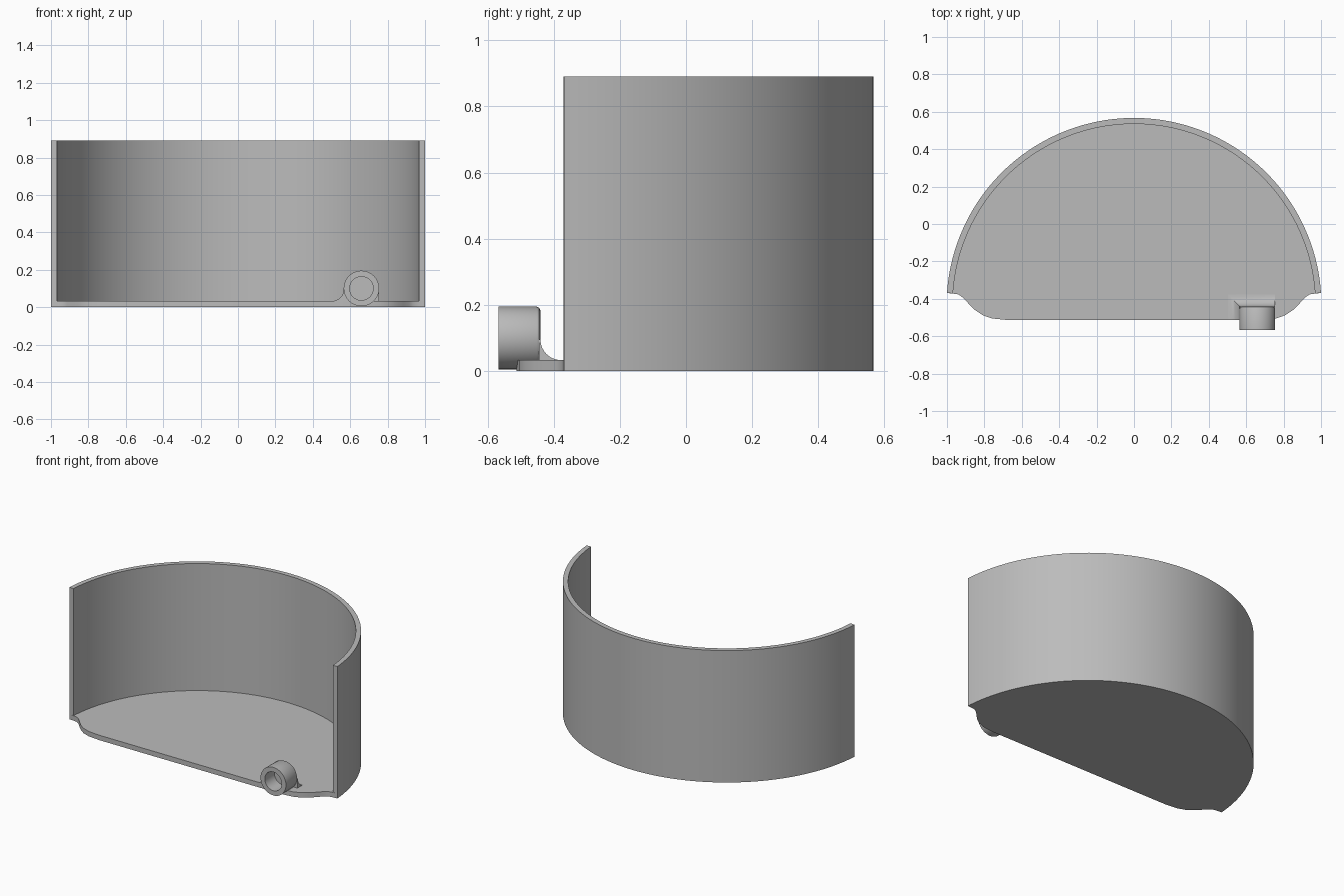
import bpy, bmesh
from math import sin, cos, pi, asin, sqrt
from mathutils import Vector

cube = bpy.data.objects.get("Cube")
if cube:
    bpy.data.objects.remove(cube)

R_OUT, R_IN, CY = 1.002, 0.97, -0.435     # curved wall
FLOOR, TOP = 0.033, 0.89
END = asin(0.066 / R_OUT)                 # angle where the wall stops
TX, TZ, TR, HOLE = 0.66, 0.1, 0.095, 0.063  # peg socket
FRONT, BACK = -0.513, -0.44

grey = bpy.data.materials.new("plain grey")
grey.use_nodes = True
grey.diffuse_color = (0.5, 0.5, 0.5, 1)
grey.node_tree.nodes["Principled BSDF"].inputs["Base Color"].default_value = (0.5, 0.5, 0.5, 1)


def loft(name, rings):
    """Skin a stack of equal-sized closed rings and cap both ends."""
    bm = bmesh.new()
    rows = [[bm.verts.new(p) for p in ring] for ring in rings]
    n = len(rows[0])
    for a, b in zip(rows, rows[1:]):
        for i in range(n):
            j = (i + 1) % n
            bm.faces.new((a[i], a[j], b[j], b[i]))
    bm.faces.new(rows[0][::-1])
    bm.faces.new(rows[-1])
    bmesh.ops.recalc_face_normals(bm, faces=bm.faces)
    mesh = bpy.data.meshes.new(name)
    bm.to_mesh(mesh)
    bm.free()
    mesh.materials.append(grey)
    ob = bpy.data.objects.new(name, mesh)
    bpy.context.collection.objects.link(ob)
    bpy.ops.object.select_all(action='DESELECT')
    ob.select_set(True)
    bpy.context.view_layer.objects.active = ob
    bpy.ops.object.shade_smooth_by_angle(angle=0.6)
    return ob


def arc(radius, steps=96):
    """Wall arc from the left end round the back to the right end."""
    angles = [END + (pi - 2 * END) * i / steps for i in range(steps + 1)]
    return [(radius * cos(a), CY + radius * sin(a)) for a in angles]


def extrude(name, outline, z0, z1):
    return loft(name, [[(x, y, z) for x, y in outline] for z in (z0, z1)])


# Curved wall standing on the floor plate
extrude("curved_wall", arc(R_OUT) + arc(R_IN)[::-1], FLOOR, TOP)

# Floor plate with a mirrored S-shaped front lip
lip = [(0.968, -0.372), (0.94, -0.376), (0.915, -0.393), (0.885, -0.425),
       (0.85, -0.46), (0.81, -0.487), (0.76, -0.505), (0.68, FRONT)]
extrude("floor_plate", arc(R_OUT) + [(-x, y) for x, y in lip] + lip[::-1], 0, FLOOR)

# Round socket with a blind hole, turned about the y axis
profile = [(HOLE, -0.465), (HOLE, -0.567), (TR, -0.567), (TR, BACK - 0.012),
           (TR - 0.004, BACK - 0.004), (TR - 0.012, BACK)]
turn = [2 * pi * i / 48 for i in range(48)]
loft("peg_socket", [[(TX + r * cos(a), y, TZ + r * sin(a)) for a in turn]
                    for r, y in profile])

# Concave fillet joining the socket's back and inner side to the floor
rings = []
r = 0.062
for i in range(9):
    a = pi / 2 * i / 8
    z, d = FLOOR + r * (1 - cos(a)), r * (1 - sin(a))
    left, back, core = TX - TR - d, BACK + d, BACK - 0.005
    rings.append([(0.594, FRONT, z), (0.594, core, z), (TX + TR, core, z),
                  (TX + TR, back, z), (left, back, z), (left, FRONT, z)])
loft("socket_fillet", rings)
